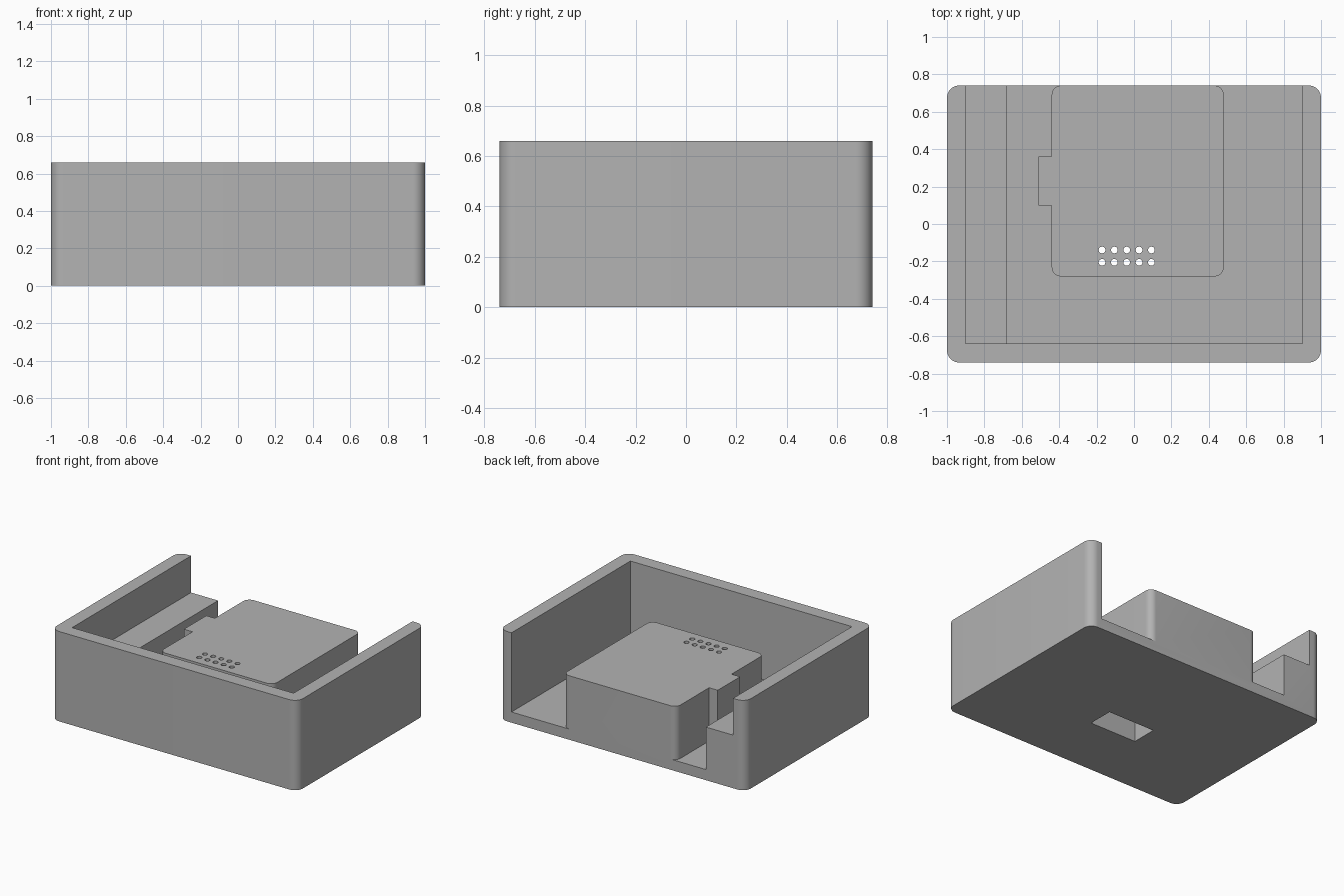
import bpy, bmesh, math
from mathutils import Matrix

cube = bpy.data.objects.get("Cube")
if cube:
    bpy.data.objects.remove(cube, do_unlink=True)

W, D, H = 1.0, 0.74, 0.66          # half width, half depth, height
WALL, FLOOR = 0.10, 0.078
LEDGE_X, LEDGE_Z = -0.68, 0.39
BLOCK_Z = 0.47

grey = bpy.data.materials.new("matte_grey")
grey.use_nodes = True
colour = (0.45, 0.45, 0.45, 1)
grey.diffuse_color = colour
grey.node_tree.nodes["Principled BSDF"].inputs["Base Color"].default_value = colour


def prism(name, outline, depth, matrix=Matrix()):
    """Extrude a flat outline along its local z, then place it."""
    bm = bmesh.new()
    face = bm.faces.new([bm.verts.new((x, y, 0)) for x, y in outline])
    grown = bmesh.ops.extrude_face_region(bm, geom=[face])["geom"]
    bmesh.ops.translate(bm, vec=(0, 0, depth),
                        verts=[v for v in grown if isinstance(v, bmesh.types.BMVert)])
    bmesh.ops.transform(bm, matrix=matrix, verts=bm.verts)
    bmesh.ops.recalc_face_normals(bm, faces=bm.faces)
    mesh = bpy.data.meshes.new(name)
    bm.to_mesh(mesh)
    bm.free()
    mesh.materials.append(grey)
    obj = bpy.data.objects.new(name, mesh)
    bpy.context.collection.objects.link(obj)
    return obj


def rounded(x0, x1, y0, y1, r, steps=10):
    """Rectangle outline with round corners, counter-clockwise."""
    centres = [(x1 - r, y1 - r), (x0 + r, y1 - r), (x0 + r, y0 + r), (x1 - r, y0 + r)]
    points = []
    for q, (cx, cy) in enumerate(centres):
        for i in range(steps + 1):
            a = math.pi / 2 * (q + i / steps)
            points.append((cx + r * math.cos(a), cy + r * math.sin(a)))
    return points


def rectangle(x0, x1, y0, y1):
    return [(x0, y0), (x1, y0), (x1, y1), (x0, y1)]


def combine(target, other, operation):
    """Bake one boolean into the target and remove the helper."""
    other.hide_render = True
    mod = target.modifiers.new("boolean", "BOOLEAN")
    mod.operation, mod.solver, mod.object = operation, "EXACT", other
    graph = bpy.context.evaluated_depsgraph_get()
    mesh = bpy.data.meshes.new_from_object(target.evaluated_get(graph))
    target.modifiers.clear()
    target.data = mesh
    bpy.data.objects.remove(other, do_unlink=True)


def at_height(z):
    return Matrix.Translation((0, 0, z))


# Outer tray, hollowed by a stepped profile that leaves the side ledge
tray = prism("tray", rounded(-W, W, -D, D, 0.065), H)
inner = W - WALL
step = [(-inner, LEDGE_Z), (LEDGE_X, LEDGE_Z), (LEDGE_X, FLOOR),
        (inner, FLOOR), (inner, 1), (-inner, 1)]
along_y = Matrix.Translation((0, 1, 0)) @ Matrix.Rotation(math.pi / 2, 4, "X")
combine(tray, prism("cavity", step, 1 + D - WALL, along_y), "DIFFERENCE")

# Raised block with a side tab
block = prism("block", rounded(-0.44, 0.48, -0.28, D, 0.05), BLOCK_Z - 0.04, at_height(0.04))
tab = prism("tab", rectangle(-0.51, -0.40, 0.10, 0.36), BLOCK_Z - 0.04, at_height(0.04))
combine(block, tab, "UNION")
combine(tray, block, "UNION")

# Connector pocket from below
pocket = prism("pocket", rectangle(-0.23, 0.15, -0.265, -0.075), 0.49, at_height(-0.1))
combine(tray, pocket, "DIFFERENCE")

# Two rows of pin holes through the top of the block
for row in range(2):
    for col in range(5):
        x, y = -0.171 + 0.066 * col, -0.205 + 0.066 * row
        r = 0.018
        hole = prism("pin_hole", rounded(x - r, x + r, y - r, y + r, r * 0.999, 5),
                     0.3, at_height(0.3))
        combine(tray, hole, "DIFFERENCE")

# Smooth round corners, sharp edges elsewhere
bpy.ops.object.select_all(action="DESELECT")
tray.select_set(True)
bpy.context.view_layer.objects.active = tray
bpy.ops.object.shade_smooth_by_angle(angle=math.radians(30))
